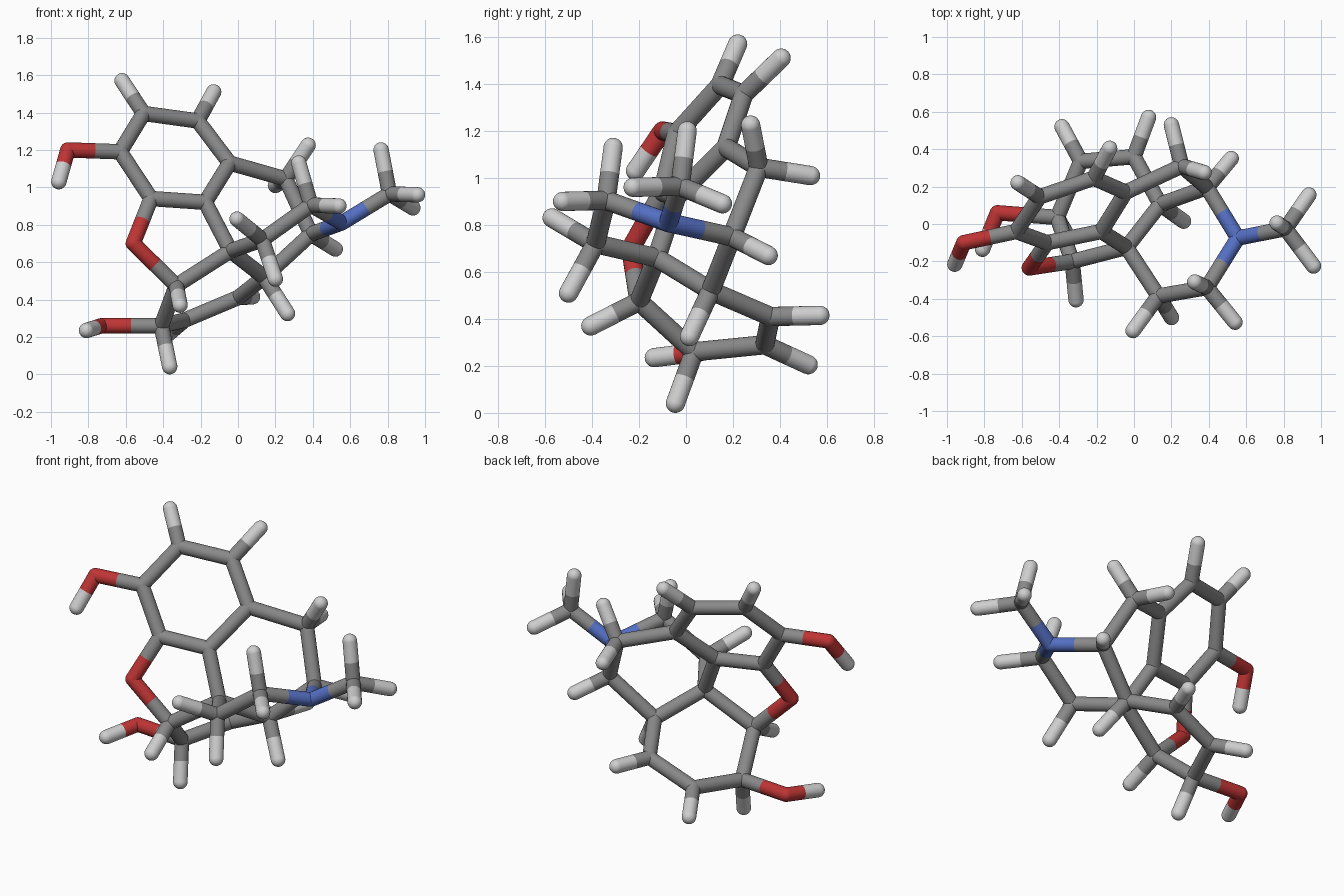
import bpy, bmesh
from mathutils import Vector, Matrix

cube = bpy.data.objects.get("Cube")
if cube:
    bpy.data.objects.remove(cube, do_unlink=True)

RADIUS = 0.041
SIDES = 24


def make_material(name, color):
    mat = bpy.data.materials.new(name)
    mat.use_nodes = True
    mat.diffuse_color = (*color, 1)
    mat.node_tree.nodes["Principled BSDF"].inputs["Base Color"].default_value = (*color, 1)
    return mat


GREY = make_material("carbon grey", (0.25, 0.25, 0.25))
WHITE = make_material("hydrogen light grey", (0.62, 0.62, 0.62))
RED = make_material("oxygen red", (0.52, 0.035, 0.035))
BLUE = make_material("nitrogen blue", (0.09, 0.16, 0.55))

# Joint positions of the frame, grouped by the ring or branch they sit in
joints = {
    # flat upper ring
    "upper_ring_outer": (-.63, -.04, 1.19),
    "upper_ring_top_outer": (-.505, .145, 1.395),
    "upper_ring_top_inner": (-.215, .245, 1.355),
    "upper_ring_inner": (-.045, .17, 1.13),
    "upper_ring_low_inner": (-.175, -.04, .92),
    "upper_ring_low_outer": (-.465, -.1, .94),
    # bridge and centre
    "bridge_oxygen": (-.56, -.235, .7),
    "bridge_corner": (-.33, -.2, .475),
    "centre": (-.04, -.125, .66),
    # lower ring
    "lower_ring_corner": (-.41, .035, .26),
    "lower_ring_back_outer": (-.285, .335, .29),
    "lower_ring_back_inner": (0, .36, .41),
    "lower_ring_inner": (.14, .105, .52),
    # side ring
    "side_ring_top": (.255, .31, 1.045),
    "side_ring_corner": (.39, .195, .75),
    "nitrogen": (.555, -.075, .81),
    "side_ring_front": (.39, -.34, .905),
    "side_ring_front_inner": (.13, -.385, .72),
    # end branches
    "end_branch": (.81, -.025, .965),
    "upper_oxygen": (-.91, -.1, 1.2),
    "lower_oxygen": (-.73, .06, .26),
}

# Chains of joints linked one after another
chains = [
    ["upper_ring_outer", "upper_ring_top_outer", "upper_ring_top_inner", "upper_ring_inner",
     "upper_ring_low_inner", "upper_ring_low_outer", "upper_ring_outer", "upper_oxygen"],
    ["upper_ring_low_outer", "bridge_oxygen", "bridge_corner", "centre", "upper_ring_low_inner"],
    ["bridge_corner", "lower_ring_corner", "lower_ring_back_outer", "lower_ring_back_inner",
     "lower_ring_inner", "centre", "side_ring_front_inner", "side_ring_front", "nitrogen",
     "side_ring_corner", "side_ring_top", "upper_ring_inner"],
    ["side_ring_corner", "lower_ring_inner"],
    ["nitrogen", "end_branch"],
    ["lower_ring_corner", "lower_oxygen"],
]

# Pale tips that stick out of each joint
tips = {
    "upper_ring_top_outer": [(-.62, .22, 1.57)],
    "upper_ring_top_inner": [(-.13, .405, 1.51)],
    "bridge_corner": [(-.31, -.405, .37)],
    "lower_ring_corner": [(-.365, -.045, .041)],
    "lower_ring_back_outer": [(-.385, .52, .205)],
    "lower_ring_back_inner": [(.078, .57, .415)],
    "lower_ring_inner": [(.265, .015, .325)],
    "side_ring_top": [(.375, .275, 1.225), (.2, .53, 1.01)],
    "side_ring_corner": [(.52, .35, .67)],
    "side_ring_front": [(.325, -.31, 1.13), (.54, -.525, .9)],
    "side_ring_front_inner": [(-.005, -.57, .83), (.2, -.5, .51)],
    "end_branch": [(.765, .005, 1.2), (.935, .155, .89), (.96, -.225, .96)],
    "upper_oxygen": [(-.958, -.215, 1.03)],
    "lower_oxygen": [(-.81, -.135, .235)],
}


def add_half_stick(bm, start, end):
    """Open tube from a joint to the middle of its link."""
    half = (end - start) / 2
    turn = half.to_track_quat('Z', 'Y').to_matrix().to_4x4()
    bmesh.ops.create_cone(bm, cap_ends=False, segments=SIDES, radius1=RADIUS, radius2=RADIUS,
                          depth=half.length,
                          matrix=Matrix.Translation(start + half / 2) @ turn)


def build_part(name, position, neighbours, material):
    """A rounded joint with half a stick toward every neighbour."""
    bm = bmesh.new()
    axis = (neighbours[0] - position).to_track_quat('Z', 'Y').to_matrix().to_4x4()
    bmesh.ops.create_uvsphere(bm, u_segments=SIDES, v_segments=SIDES // 2, radius=RADIUS,
                              matrix=Matrix.Translation(position) @ axis)
    for other in neighbours:
        add_half_stick(bm, position, other)
    for face in bm.faces:
        face.smooth = True
    mesh = bpy.data.meshes.new(name)
    bm.to_mesh(mesh)
    bm.free()
    mesh.materials.append(material)
    bpy.context.collection.objects.link(bpy.data.objects.new(name, mesh))


# Collect the links of every joint
places = {name: Vector(p) for name, p in joints.items()}
links = {name: [] for name in joints}
for chain in chains:
    for a, b in zip(chain, chain[1:]):
        links[a].append(places[b])
        links[b].append(places[a])

# Pale tips
for name, ends in tips.items():
    for i, end in enumerate(ends):
        tip = Vector(end)
        links[name].append(tip)
        build_part(f"{name}_tip_{i + 1}", tip, [places[name]], WHITE)

# Frame joints
for name, place in places.items():
    material = RED if "oxygen" in name else BLUE if name == "nitrogen" else GREY
    build_part(name, place, links[name], material)
